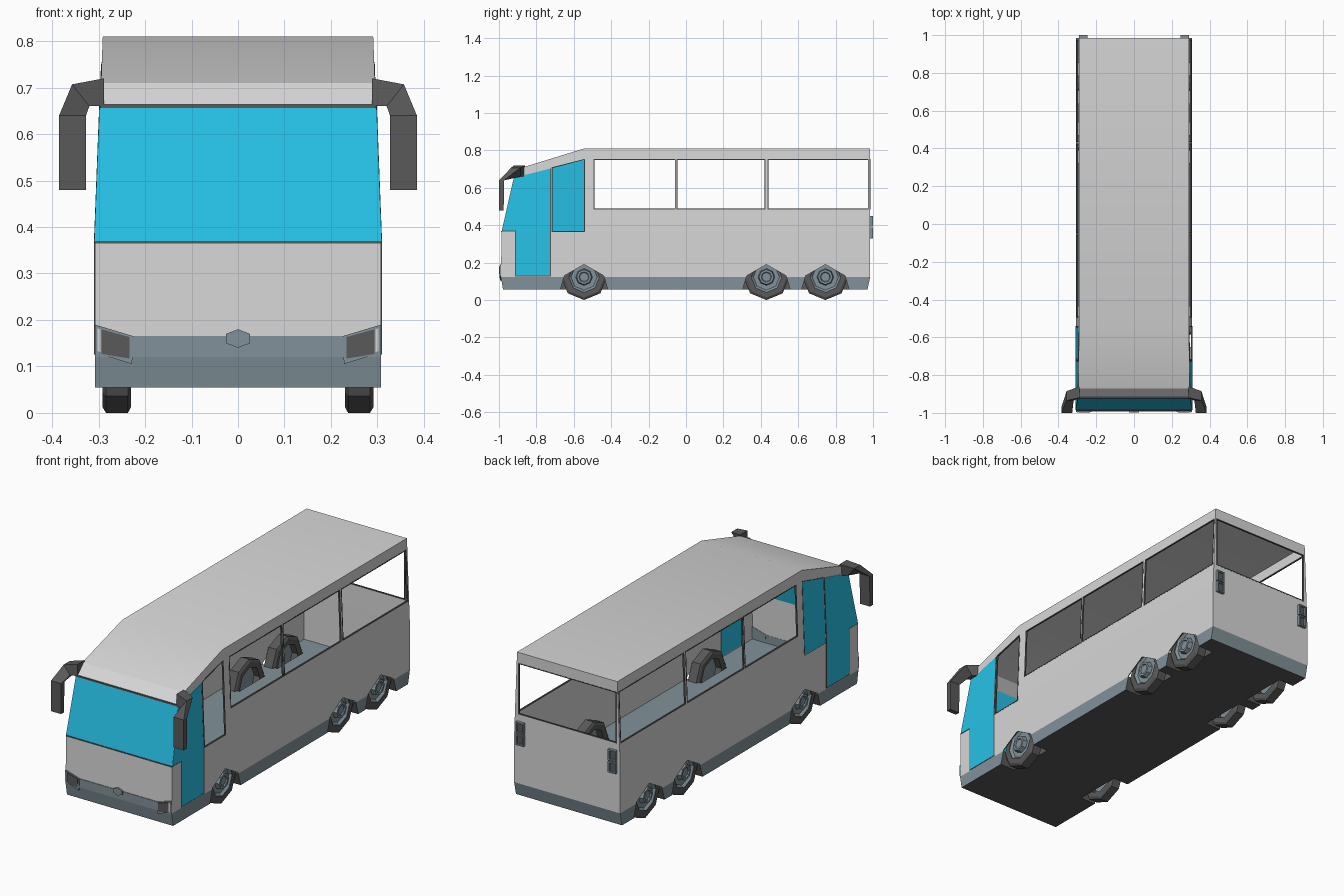
import bpy, bmesh, math
from mathutils import Vector

cube = bpy.data.objects.get("Cube")
if cube:
    bpy.data.objects.remove(cube)


def material(name, rgb):
    m = bpy.data.materials.new(name)
    m.use_nodes = True
    m.diffuse_color = (*rgb, 1)
    m.node_tree.nodes["Principled BSDF"].inputs["Base Color"].default_value = (*rgb, 1)
    return m


GREY = material("light grey paint", (.68, .68, .68))
SLATE = material("slate trim", (.22, .285, .32))
GLASS = material("cyan glass", (.02, .54, .8))
DARK = material("dark rubber", (.1, .1, .1))


def finish(name, bm, *mats):
    bmesh.ops.recalc_face_normals(bm, faces=bm.faces)
    mesh = bpy.data.meshes.new(name)
    bm.to_mesh(mesh)
    bm.free()
    for m in mats:
        mesh.materials.append(m)
    ob = bpy.data.objects.new(name, mesh)
    bpy.context.collection.objects.link(ob)
    return ob


def half_width(z):
    return .308 - .017 * max(0, z - .37) / .44


# Surface maps: (u, v, depth outward) to space
def side_map(s):
    return lambda u, v, d: (s * (half_width(v) + d), u, v)


def front_map(u, v, d):
    return (u, -.987 - d, v)


def rear_map(u, v, d):
    return (u, .985 + d, v)


def plate(name, pts, put, d0, d1, mat):
    bm = bmesh.new()
    a, b = [[bm.verts.new(put(u, v, d)) for u, v in pts] for d in (d0, d1)]
    bm.faces.new(a)
    bm.faces.new(b)
    for i in range(len(pts)):
        j = (i + 1) % len(pts)
        bm.faces.new((a[i], a[j], b[j], b[i]))
    return finish(name, bm, mat)


def ring(name, pts, put, d0, d1, mat, w=.005):
    cu = sum(p[0] for p in pts) / len(pts)
    cv = sum(p[1] for p in pts) / len(pts)
    outer = [(u + math.copysign(w, u - cu), v + math.copysign(w, v - cv)) for u, v in pts]
    bm = bmesh.new()
    loops = [[bm.verts.new(put(u, v, d)) for u, v in p]
             for p, d in ((pts, d0), (pts, d1), (outer, d1), (outer, d0))]
    for k in range(4):
        a, b = loops[k], loops[(k + 1) % 4]
        for i in range(len(pts)):
            j = (i + 1) % len(pts)
            bm.faces.new((a[i], a[j], b[j], b[i]))
    return finish(name, bm, mat)


def rect(u0, u1, v0, v1):
    return [(u0, v0), (u1, v0), (u1, v1), (u0, v1)]


def cut(ob, cutter):
    cutter.hide_render = True
    cutter.hide_set(True)
    mod = ob.modifiers.new("cut", 'BOOLEAN')
    mod.operation = 'DIFFERENCE'
    mod.solver = 'EXACT'
    mod.material_mode = 'TRANSFER'
    mod.object = cutter


# Body shell: side profile lofted across the width, open at the floor
profile = [(-.99, .123), (-.985, .37), (-.92, .66), (-.87, .71), (-.545, .81),
           (.985, .81), (.985, .37), (.985, .123)]
bm = bmesh.new()
L, R = [[bm.verts.new((s * half_width(z), y, z)) for y, z in profile] for s in (1, -1)]
for i in range(7):
    bm.faces.new((L[i], L[i + 1], R[i + 1], R[i]))
for V in (L, R):
    bm.faces.new((V[0], V[1], V[6], V[7]))
    bm.faces.new(V[1:7])
bmesh.ops.recalc_face_normals(bm, faces=bm.faces)
for f in bm.faces:
    f.smooth = f.normal.z > .8
    if f.normal.y < -.5 and .4 < f.calc_center_median().z < .65:
        f.material_index = 1
body = finish("body_shell", bm, GREY, GLASS, DARK)
solid = body.modifiers.new("thickness", 'SOLIDIFY')
solid.thickness = .006
solid.offset = -1

# Skirt and floor
bm = bmesh.new()
sk = [(-.978, .055), (-.99, .123), (.985, .123), (.97, .055)]
L, R = [[bm.verts.new((s * .308, y, z)) for y, z in sk] for s in (1, -1)]
bm.faces.new(L)
bm.faces.new(R)
for i in range(4):
    j = (i + 1) % 4
    bm.faces.new((L[i], L[j], R[j], R[i]))
bmesh.ops.recalc_face_normals(bm, faces=bm.faces)
for f in bm.faces:
    f.material_index = int(f.normal.z < -.9)
skirt = finish("skirt_and_floor", bm, SLATE, DARK)


# Wheels: lathe around the axle
def lathe(name, prof, steps, centre, s, mat):
    bm = bmesh.new()
    rows = []
    for k in range(steps):
        a = math.tau * k / steps
        rows.append([bm.verts.new((s * x, centre[0] + r * math.sin(a), centre[1] + r * math.cos(a)))
                     for x, r in prof])
    for k in range(steps):
        a, b = rows[k], rows[(k + 1) % steps]
        for i in range(len(prof) - 1):
            bm.faces.new((a[i], a[i + 1], b[i + 1], b[i]))
    bmesh.ops.remove_doubles(bm, verts=bm.verts, dist=1e-5)
    return finish(name, bm, mat)


TYRE = [(.27, .082), (.232, .082), (.23, .11), (.237, .123), (.284, .123), (.292, .11), (.292, .082), (.27, .082)]
RIM = [(.265, 0), (.265, .083), (.29, .083), (.278, .07), (.278, .045), (.302, .04), (.302, .028), (.296, .024), (.296, 0)]
windows = [rect(-.49, -.06, .49, .75), rect(-.045, .42, .49, .75), rect(.44, .972, .49, .75)]
pane = [(-.715, .37), (-.545, .37), (-.545, .75), (-.715, .705)]
door_top = [(-.984, .37), (-.725, .37), (-.725, .703), (-.918, .655)]
door_low = rect(-.91, -.725, .13, .37)

for s, label in ((1, "left"), (-1, "right")):
    put = side_map(s)
    for axle, y in (("front", -.545), ("middle", .43), ("rear", .745)):
        tag = f"{label}_{axle}"
        arch = [(y - .135, .03), (y + .135, .03), (y + .105, .13), (y, .19), (y - .105, .13)]
        cutter = plate(tag + "_arch_cutter", arch, put, -.09, .03, DARK)
        cut(skirt, cutter)
        cut(body, cutter)
        lathe(tag + "_tyre", TYRE, 8, (y, .123), s, DARK)
        lathe(tag + "_rim", RIM, 8, (y, .123), s, SLATE)

    # Open side windows, the left one beside the driver included
    openings = windows + ([pane] if s > 0 else [])
    for i, w in enumerate(openings):
        cut(body, plate(f"{label}_window_cutter_{i}", w, put, -.04, .03, DARK))
        ring(f"{label}_window_frame_{i}", w, put, -.007, .001, DARK)

    # Glazed door and, on the right, a glazed pane
    glazed = [("door_lower", door_low), ("door_upper", door_top)]
    if s < 0:
        glazed.append(("front_pane", pane))
        ring("right_front_pane_seal", pane, put, -.001, .001, DARK, .004)
    for n, pts in glazed:
        plate(f"{label}_{n}", pts, put, -.0075, .0015, GLASS)
    for n, r in (("front", rect(-.914, -.909, .126, .37)), ("rear", rect(-.727, -.721, .126, .705)),
                 ("bottom", rect(-.914, -.721, .126, .131)), ("ledge", rect(-.985, -.91, .367, .371))):
        if n == "rear":
            plate(f"{label}_door_seal_upper", rect(-.727, -.721, .37, .703), put, 0, .002, DARK)
            r = rect(-.727, -.721, .126, .37)
        plate(f"{label}_door_seal_{n}", r, put, 0, .002, DARK)

    # Mirror: swept from the roof corner forward and down
    bm = bmesh.new()
    prev = None
    for xo, zo, xi, zi, y0, y1 in ((.288, .72, .288, .66, -.92, -.86), (.357, .707, .32, .66, -.935, -.885),
                                   (.385, .64, .327, .64, -1, -.972), (.385, .48, .327, .48, -1, -.975)):
        loop = [bm.verts.new((s * x, y, z)) for x, y, z in
                ((xo, y0, zo), (xo, y1, zo), (xi, y1, zi), (xi, y0, zi))]
        if prev:
            for i in range(4):
                j = (i + 1) % 4
                bm.faces.new((prev[i], prev[j], loop[j], loop[i]))
        else:
            bm.faces.new(loop)
        prev = loop
    bm.faces.new(prev)
    finish(label + "_mirror", bm, DARK)

    # Headlight: slanted housing, lens and pale marker strip
    def mirrored(pts):
        return [(s * x, z) for x, z in pts]
    housing = mirrored([(.225, .165), (.228, .105), (.308, .13), (.308, .19)])
    plate(label + "_headlight_housing", housing, front_map, -.004, .008, SLATE)
    plate(label + "_headlight_lens", mirrored([(.233, .163), (.234, .117), (.294, .127), (.294, .18)]),
          front_map, .005, .01, DARK)
    plate(label + "_marker_strip", mirrored([(.296, .131), (.302, .133), (.302, .182), (.296, .18)]),
          front_map, .005, .01, GREY)

    # Tail lights: two framed squares each side
    for i, z in enumerate((.33, .393)):
        lamp = rect(.252, .283, z + .006, z + .05)
        ring(f"{label}_tail_light_frame_{i}", mirrored(lamp), rear_map, -.002, .015, SLATE, .007)
        plate(f"{label}_tail_light_lens_{i}", mirrored(lamp), rear_map, -.002, .006, DARK)

# Rear window
rear = rect(-.28, .28, .49, .75)
cut(body, plate("rear_window_cutter", rear, rear_map, -.03, .03, DARK))
ring("rear_window_frame", rear, rear_map, -.007, .001, DARK)

# Front bumper, hexagonal boss and windscreen trims
plate("front_bumper", [(-.308, .19), (-.225, .165), (.225, .165), (.308, .19), (.308, .12), (-.308, .12)],
      front_map, -.003, .005, SLATE)
plate("front_boss", [(0, .18), (.026, .17), (.026, .15), (0, .14), (-.026, .15), (-.026, .17)],
      front_map, .004, .012, SLATE)
plate("windscreen_lower_trim", rect(-.308, .308, .364, .37), front_map, -.005, .001, DARK)
plate("windscreen_upper_trim", rect(-.297, .297, .656, .664), lambda u, v, d: (u, -.922 - d, v), -.005, .001, DARK)
